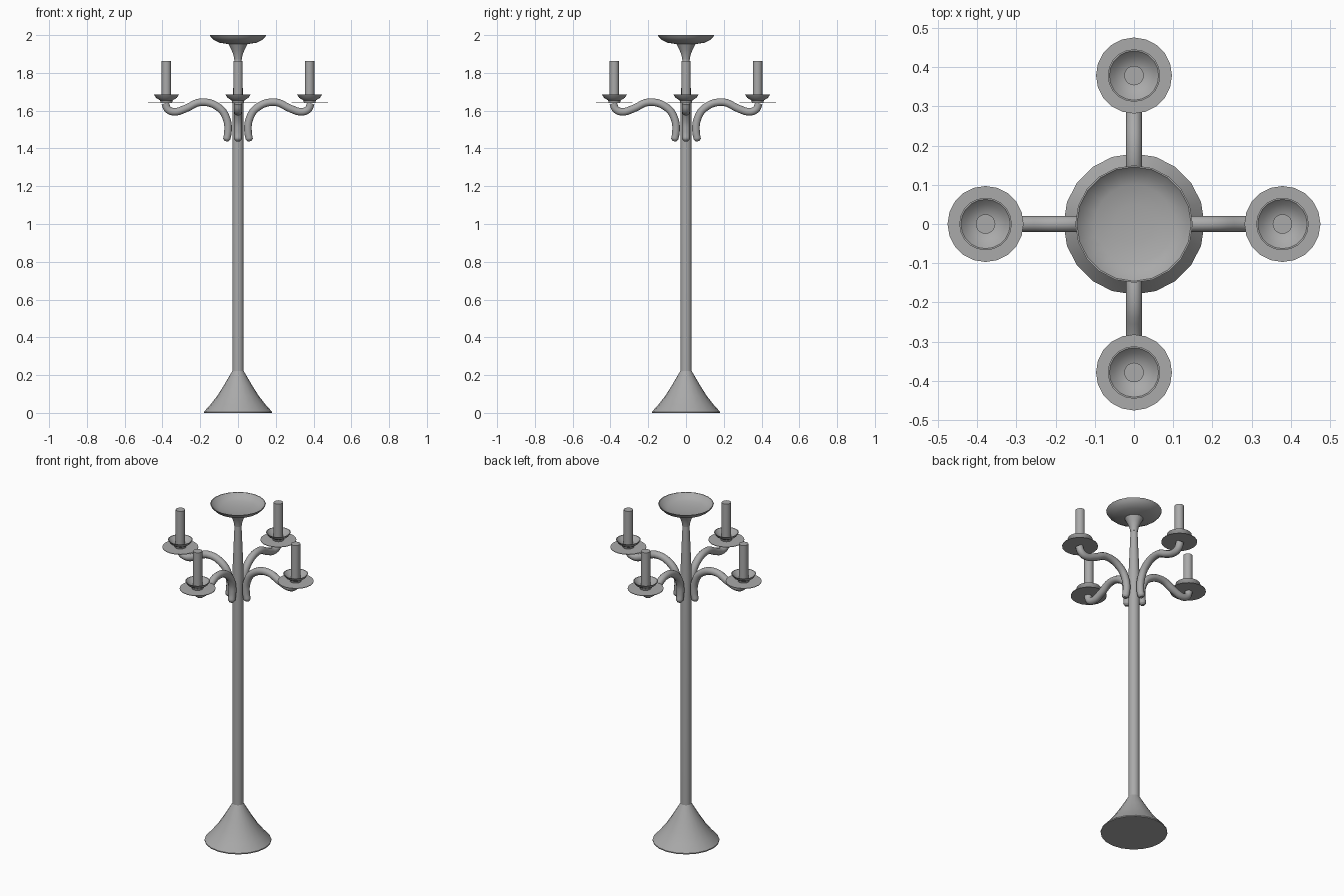
import bpy, bmesh, math
from mathutils import Matrix, Vector

cube = bpy.data.objects.get("Cube")
if cube:
    bpy.data.objects.remove(cube)

metal = bpy.data.materials.new("grey_metal")
metal.use_nodes = True
GREY = (0.4, 0.4, 0.4, 1)
metal.diffuse_color = GREY
metal.node_tree.nodes["Principled BSDF"].inputs["Base Color"].default_value = GREY


def finish(obj, angle=40):
    """Give the part its colour and smooth shading."""
    obj.data.materials.append(metal)
    bpy.ops.object.select_all(action="DESELECT")
    obj.select_set(True)
    bpy.context.view_layer.objects.active = obj
    bpy.ops.object.shade_smooth_by_angle(angle=math.radians(angle))


def lathe(name, profile, sides=20, at=(0, 0, 0), angle=40):
    """Turn a (radius, height) profile around the vertical axis."""
    bm = bmesh.new()
    verts = [bm.verts.new((r, 0, z)) for r, z in profile]
    edges = [bm.edges.new(pair) for pair in zip(verts, verts[1:])]
    bmesh.ops.spin(bm, geom=verts + edges, axis=(0, 0, 1), cent=(0, 0, 0),
                   angle=math.tau, steps=sides, use_duplicate=False)
    bmesh.ops.remove_doubles(bm, verts=bm.verts[:], dist=0.0001)
    bmesh.ops.recalc_face_normals(bm, faces=bm.faces[:])
    mesh = bpy.data.meshes.new(name)
    bm.to_mesh(mesh)
    bm.free()
    obj = bpy.data.objects.new(name, mesh)
    obj.location = at
    bpy.context.collection.objects.link(obj)
    finish(obj, angle)
    return obj


def tube(name, path, radius, turn):
    """Sweep a round tube along (distance, height, thickness) points."""
    curve = bpy.data.curves.new(name, "CURVE")
    curve.dimensions = "3D"
    curve.bevel_depth = radius
    curve.bevel_resolution = 3
    curve.resolution_u = 5
    curve.use_fill_caps = True
    spline = curve.splines.new("BEZIER")
    spline.bezier_points.add(len(path) - 1)
    for point, (d, z, thick) in zip(spline.bezier_points, path):
        point.co = turn @ Vector((d, 0, z))
        point.radius = thick
        point.handle_left_type = point.handle_right_type = "AUTO"
    obj = bpy.data.objects.new(name, curve)
    bpy.context.collection.objects.link(obj)
    bpy.ops.object.select_all(action="DESELECT")
    obj.select_set(True)
    bpy.context.view_layer.objects.active = obj
    bpy.ops.object.convert(target="MESH")
    finish(bpy.context.view_layer.objects.active, 50)


# Flared foot, pole and top bowl
lathe("base", [(0, 0), (0.18, 0), (0.18, 0.006), (0.145, 0.045), (0.11, 0.09),
               (0.075, 0.145), (0.03, 0.222), (0, 0.222)])
lathe("pole", [(0, 0.2), (0.03, 0.2), (0.03, 1.6), (0.019, 1.87), (0, 1.87)])
lathe("bowl", [(0, 1.87), (0.02, 1.87), (0.024, 1.895), (0.036, 1.925),
               (0.05, 1.952), (0.1, 1.96), (0.126, 1.973), (0.142, 1.987),
               (0.15, 2), (0.146, 2), (0.128, 1.981), (0.1, 1.97),
               (0.05, 1.963), (0, 1.961)], angle=45)

# Four scrolled arms, each with a drip pan, cup and candle
ARM = [(0.062, 1.438, 0.5), (0.06, 1.449, 0.95), (0.053, 1.49, 1),
       (0.06, 1.555, 1), (0.1, 1.615, 1), (0.195, 1.645, 1),
       (0.28, 1.61, 1), (0.335, 1.594, 1), (0.37, 1.606, 1), (0.386, 1.64, 1)]
REACH = 0.379

for i, side in enumerate(("left", "back", "right", "front")):
    turn = Matrix.Rotation(i * math.pi / 2, 3, "Z")
    spot = turn @ Vector((REACH, 0, 0))
    tube(side + "_arm", ARM, 0.021, turn)
    lathe(side + "_drip_pan", [(0, 1.64), (0.097, 1.64), (0.097, 1.643), (0, 1.643)],
          at=spot)
    lathe(side + "_cup", [(0, 1.642), (0.03, 1.642), (0.034, 1.655), (0.055, 1.668),
                          (0.067, 1.686), (0.063, 1.686), (0.05, 1.672),
                          (0.025, 1.657), (0, 1.657)], at=spot)
    lathe(side + "_candle", [(0, 1.65), (0.025, 1.65), (0.025, 1.864), (0, 1.864)],
          at=spot)
